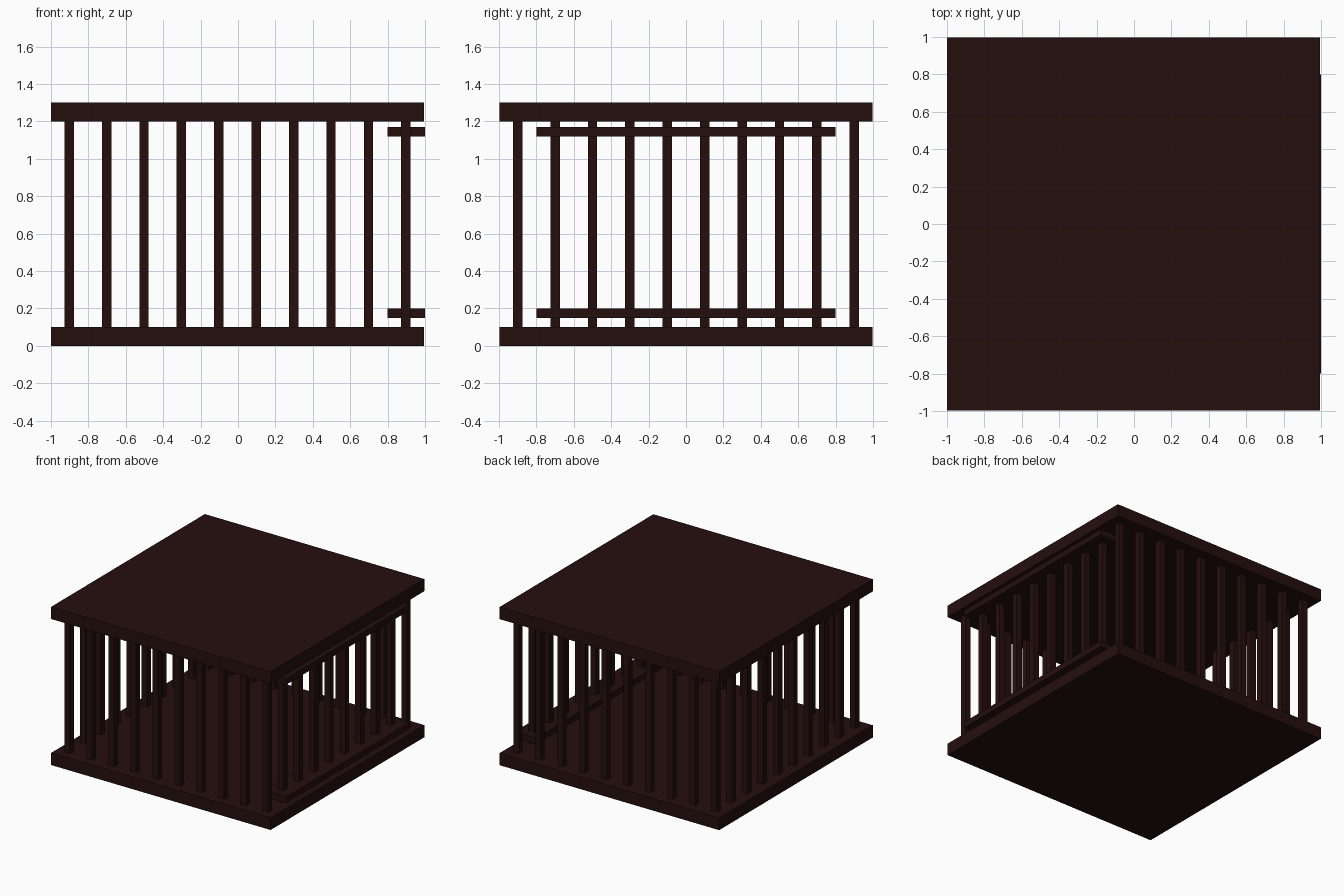
import bpy

if "Cube" in bpy.data.objects:
    bpy.data.objects.remove(bpy.data.objects["Cube"])

mat = bpy.data.materials.new("dark brown")
mat.diffuse_color = (0.018, 0.0046, 0.0042, 1)
mat.use_nodes = True
mat.node_tree.nodes["Principled BSDF"].inputs["Base Color"].default_value = mat.diffuse_color


def box(name, lo, hi):
    c = [(a + b) / 2 for a, b in zip(lo, hi)]
    bpy.ops.mesh.primitive_cube_add(size=1, location=c)
    o = bpy.context.object
    o.name = name
    o.scale = [b - a for a, b in zip(lo, hi)]
    bpy.ops.object.transform_apply(location=False, rotation=False, scale=True)
    o.data.materials.append(mat)
    return o


CX = -0.0025   # slabs sit slightly left because the rails stick out on the right
H = 0.9975     # half width of slabs

# floor and roof slabs
box("floor", (CX - H, -H, 0), (CX + H, H, 0.1))
box("roof", (CX - H, -H, 1.2), (CX + H, H, 1.3))

# square bars around the perimeter
for i in range(10):
    for j in range(10):
        if i in (0, 9) or j in (0, 9):
            x, y = CX - 0.9 + 0.2 * i, -0.9 + 0.2 * j
            box("bar", (x - 0.025, y - 0.025, 0.1), (x + 0.025, y + 0.025, 1.2))

# wide door rails on the right side
for name, z in (("lower_door_rail", 0.148), ("upper_door_rail", 1.12)):
    box(name, (0.8, -0.8, z), (1.0, 0.8, z + 0.05))
